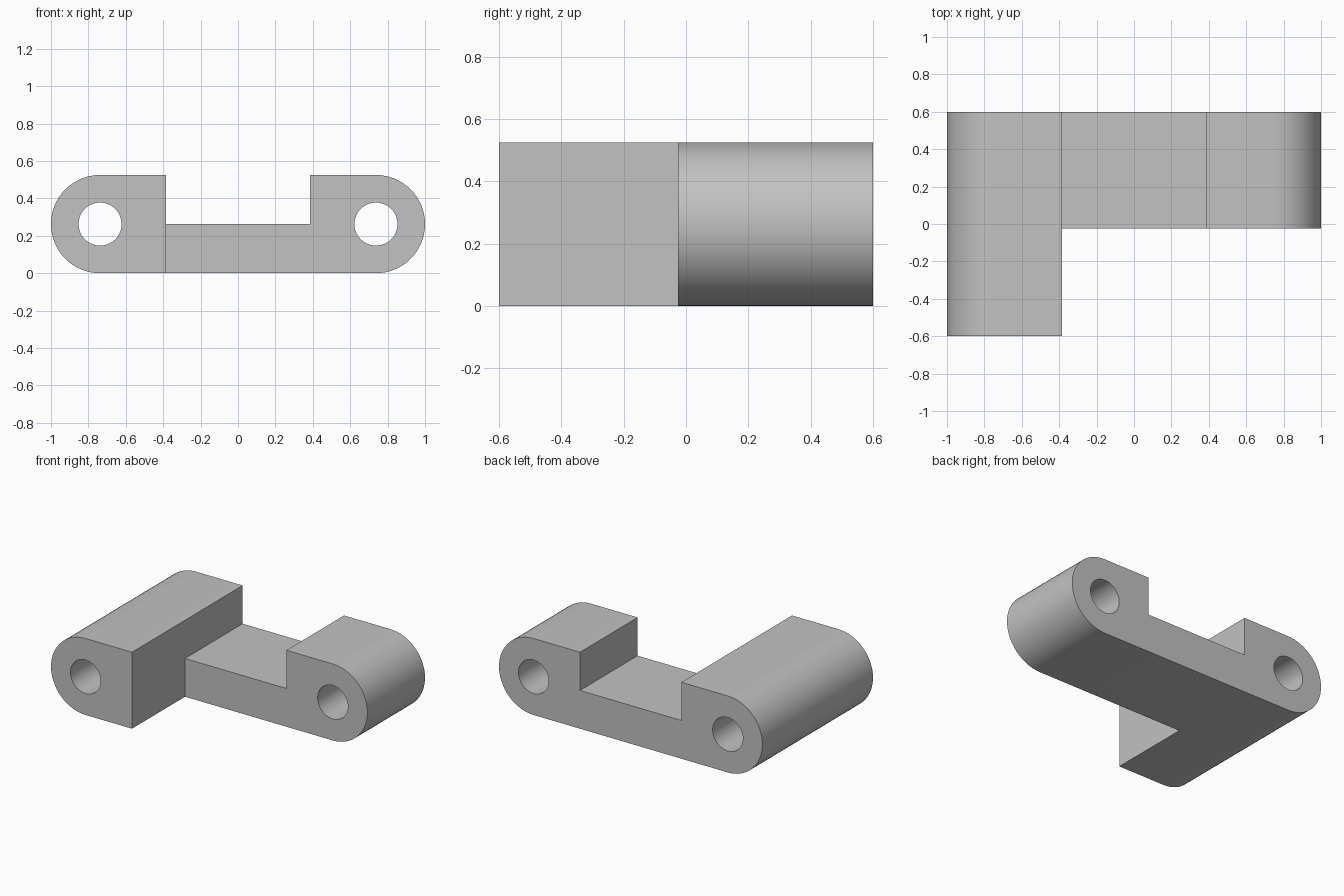
import bpy, bmesh
from math import pi, sin, cos, radians
from mathutils import Matrix

cube = bpy.data.objects.get("Cube")
if cube:
    bpy.data.objects.remove(cube, do_unlink=True)

R = 0.2625            # lug radius
HOLE_X = 1 - R        # bore axis
HOLE_R = 0.115
INNER = 0.385         # inner wall of each lug
HALF_Y = 0.6
STEP_Y = -0.025       # front face of the bridge and short lug

grey = bpy.data.materials.new("plain grey")
grey.use_nodes = True
colour = (0.54, 0.54, 0.54, 1)
grey.diffuse_color = colour
grey.node_tree.nodes["Principled BSDF"].inputs["Base Color"].default_value = colour


def finish(name, bm):
    bmesh.ops.recalc_face_normals(bm, faces=bm.faces)
    mesh = bpy.data.meshes.new(name)
    bm.to_mesh(mesh)
    bm.free()
    mesh.materials.append(grey)
    obj = bpy.data.objects.new(name, mesh)
    bpy.context.collection.objects.link(obj)
    return obj


def prism(name, profile, y0, y1):
    """Extrude an x-z outline from y0 to y1."""
    bm = bmesh.new()
    face = bm.faces.new([bm.verts.new((x, y0, z)) for x, z in profile])
    moved = bmesh.ops.extrude_face_region(bm, geom=[face])["geom"]
    verts = [v for v in moved if isinstance(v, bmesh.types.BMVert)]
    bmesh.ops.translate(bm, verts=verts, vec=(0, y1 - y0, 0))
    return finish(name, bm)


def cylinder(name, x):
    bm = bmesh.new()
    place = Matrix.Translation((x, 0, R)) @ Matrix.Rotation(pi / 2, 4, "X")
    bmesh.ops.create_cone(bm, cap_ends=True, segments=64, radius1=HOLE_R,
                          radius2=HOLE_R, depth=4 * HALF_Y, matrix=place)
    return finish(name, bm)


# Outline: rounded lug ends joined by a low bridge
n = 32
right = [(HOLE_X + R * sin(pi * i / n), R - R * cos(pi * i / n)) for i in range(n + 1)]
right += [(INNER, 2 * R), (INNER, R)]
outline = right + [(-x, z) for x, z in reversed(right)]
body = prism("hinge_body", outline, -HALF_Y, HALF_Y)

# Cutters: front relief that leaves the left-hand long lug, and two bores
relief = prism("front_relief_cutter", [(-INNER, -1), (2, -1), (2, 1), (-INNER, 1)],
               -1, STEP_Y)
cutters = [relief] + [cylinder("bore_cutter", s * HOLE_X) for s in (-1, 1)]

bpy.ops.object.select_all(action="DESELECT")
bpy.context.view_layer.objects.active = body
body.select_set(True)
for cutter in cutters:
    cutter.hide_render = True
    mod = body.modifiers.new("cut", "BOOLEAN")
    mod.operation = "DIFFERENCE"
    mod.solver = "EXACT"
    mod.object = cutter
    bpy.ops.object.modifier_apply(modifier=mod.name)
for cutter in cutters:
    bpy.data.objects.remove(cutter, do_unlink=True)

bpy.ops.object.shade_smooth_by_angle(angle=radians(30))
